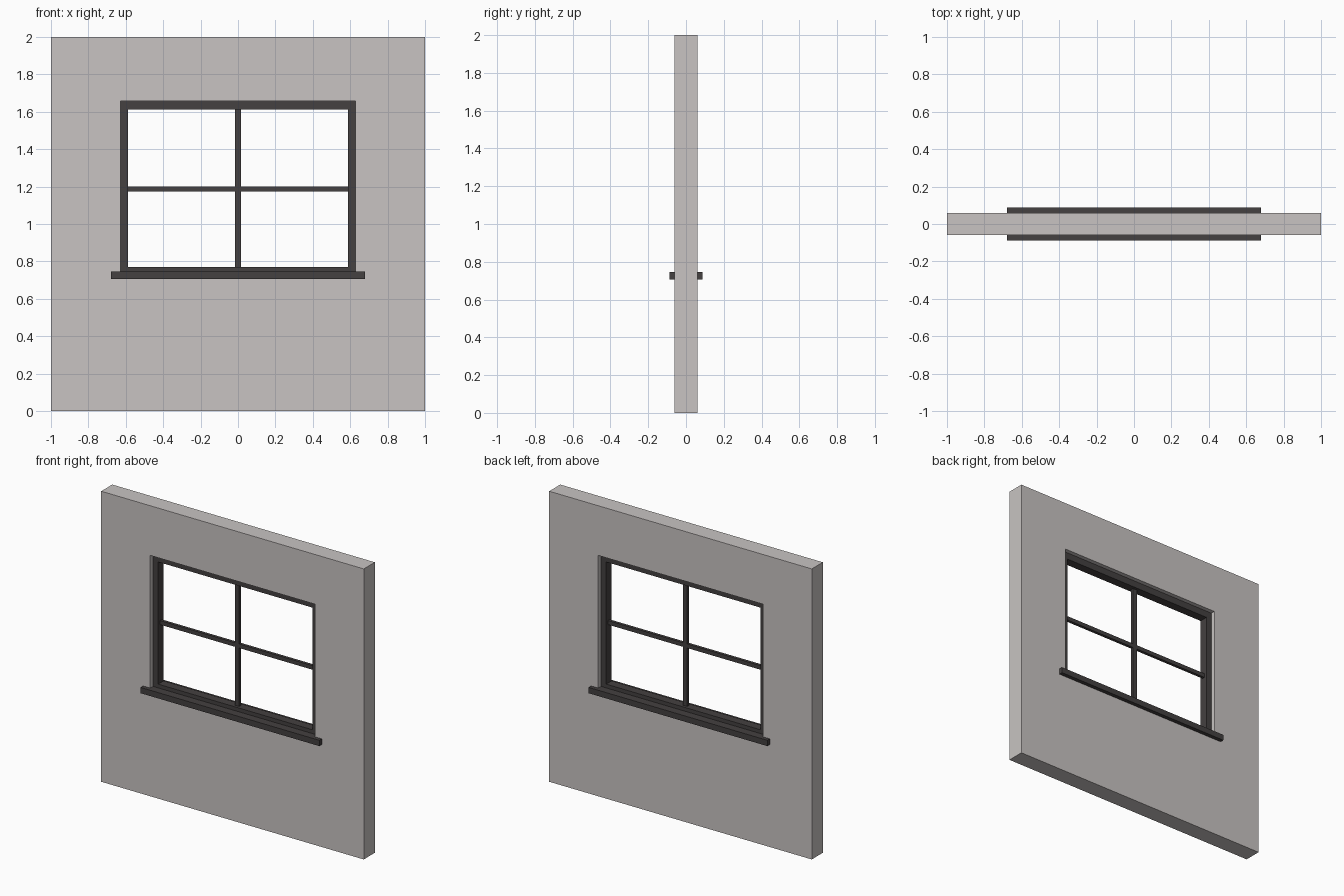
import bpy
import bmesh
from mathutils import Matrix, Vector

if "Cube" in bpy.data.objects:
    bpy.data.objects.remove(bpy.data.objects["Cube"])


def material(name, rgb):
    m = bpy.data.materials.new(name)
    m.diffuse_color = (*rgb, 1.0)
    m.use_nodes = True
    m.node_tree.nodes["Principled BSDF"].inputs["Base Color"].default_value = m.diffuse_color
    return m


wall_grey = material("wall warm grey", (0.58, 0.55, 0.54))
frame_dark = material("frame charcoal", (0.058, 0.052, 0.052))


def finish(bm, name, mat):
    me = bpy.data.meshes.new(name)
    bm.to_mesh(me)
    bm.free()
    me.materials.append(mat)
    ob = bpy.data.objects.new(name, me)
    bpy.context.collection.objects.link(ob)
    return ob


def box(name, x, y, z, mat):
    """Box from (min, max) ranges on each axis."""
    bm = bmesh.new()
    size = [b - a for a, b in (x, y, z)]
    mid = [(a + b) / 2 for a, b in (x, y, z)]
    bmesh.ops.create_cube(bm, size=1, matrix=Matrix.Translation(Vector(mid))
                          @ Matrix.Diagonal((*size, 1)))
    return finish(bm, name, mat)


def ring(name, outer, inner, depth, mat):
    """Rectangular slab with a rectangular hole; rects are (x0, x1, z0, z1)."""
    def corners(r):
        x0, x1, z0, z1 = r
        return [(x0, z0), (x1, z0), (x1, z1), (x0, z1)]
    bm = bmesh.new()
    loops = [[bm.verts.new((x, y, z)) for x, z in corners(r)]
             for r, y in ((outer, -depth), (inner, -depth), (inner, depth), (outer, depth))]
    for a, b in zip(loops, loops[1:] + loops[:1]):
        for i in range(4):
            j = (i + 1) % 4
            bm.faces.new((a[i], a[j], b[j], b[i]))
    bmesh.ops.recalc_face_normals(bm, faces=bm.faces)
    return finish(bm, name, mat)


opening = (-0.627, 0.627, 0.725, 1.658)
glazing = (-0.587, 0.587, 0.771, 1.612)

# Wall with window opening
ring("wall", (-1, 1, 0, 2), opening, 0.06, wall_grey)

# Recessed window frame
ring("window_frame", opening, glazing, 0.03, frame_dark)

# Crossed glazing bars
box("vertical_glazing_bar", (-0.016, 0.016), (-0.01, 0.01), (0.771, 1.612), frame_dark)
for side, x in (("left", (-0.587, -0.016)), ("right", (0.016, 0.587))):
    box(side + "_glazing_bar", x, (-0.01, 0.01), (1.173, 1.201), frame_dark)

# Sill passing through the wall, projecting on both sides
box("window_sill", (-0.68, 0.68), (-0.087, 0.087), (0.705, 0.745), frame_dark)
